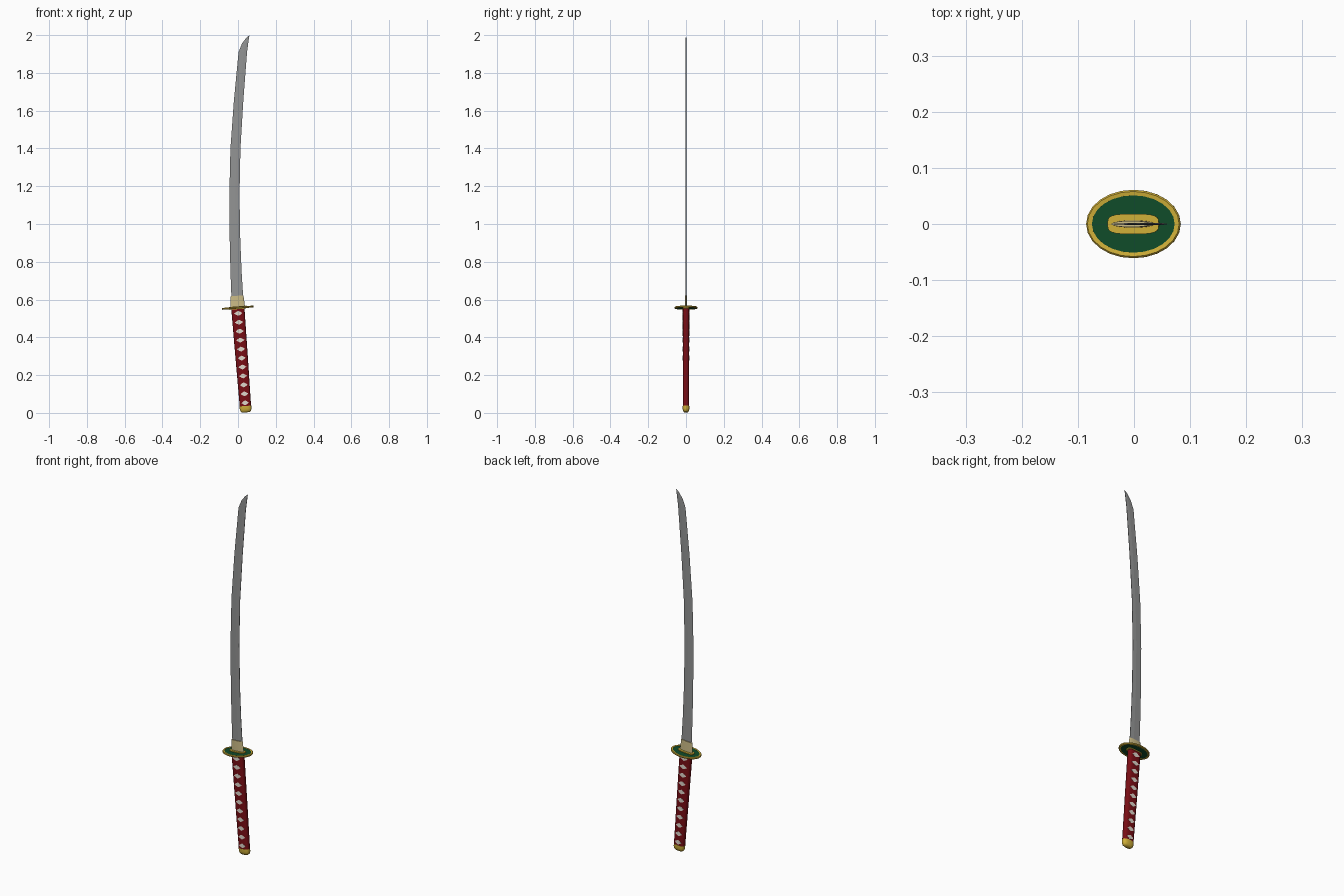
import bpy, bmesh, math

if "Cube" in bpy.data.objects:
    bpy.data.objects.remove(bpy.data.objects["Cube"])

def material(name, rgb):
    m = bpy.data.materials.new(name)
    m.diffuse_color = (*rgb, 1)
    m.use_nodes = True
    m.node_tree.nodes["Principled BSDF"].inputs["Base Color"].default_value = m.diffuse_color
    return m

STEEL = material("blade_steel", (0.29, 0.295, 0.295))
BRASS = material("pale_brass", (0.60, 0.50, 0.24))
GOLD = material("gold", (0.63, 0.43, 0.04))
GREEN = material("dark_green", (0.005, 0.07, 0.022))
RED = material("dark_red", (0.19, 0.004, 0.007))
CREAM = material("cream", (0.74, 0.68, 0.60))

TILT = -0.077                    # the handle leans against the vertical
HUB = (-0.001, 0, 0.557)         # centre of the guard

def finish(bm, name, mat, smooth=0, tilted=True):
    bmesh.ops.recalc_face_normals(bm, faces=bm.faces[:])
    me = bpy.data.meshes.new(name)
    bm.to_mesh(me)
    bm.free()
    ob = bpy.data.objects.new(name, me)
    bpy.context.collection.objects.link(ob)
    me.materials.append(mat)
    if tilted:
        ob.location = HUB
        ob.rotation_euler = (0, TILT, 0)
    if smooth:
        bpy.ops.object.select_all(action='DESELECT')
        ob.select_set(True)
        bpy.context.view_layer.objects.active = ob
        bpy.ops.object.shade_smooth_by_angle(angle=math.radians(smooth))
    return ob

def loft(name, mat, stations, n=24, power=2, ring=False, smooth=35):
    """Stack superellipse loops (half x, half y, z); ring joins last to first."""
    bm = bmesh.new()
    def bend(v):
        return math.copysign(abs(v) ** (2 / power), v)
    loops = []
    for rx, ry, z in stations:
        angles = [2 * math.pi * i / n for i in range(n)]
        loops.append([bm.verts.new((rx * bend(math.cos(a)), ry * bend(math.sin(a)), z)) for a in angles])
    pairs = list(zip(loops, loops[1:]))
    if ring:
        pairs.append((loops[-1], loops[0]))
    else:
        bm.faces.new(loops[0])
        bm.faces.new(loops[-1])
    for a, b in pairs:
        for i in range(n):
            j = (i + 1) % n
            bm.faces.new((a[i], a[j], b[j], b[i]))
    return finish(bm, name, mat, smooth)

# Blade: curved, very thin, with a sharp edge on the left and a flat spine
outline = [(0.59, -0.034, 0.029), (0.75, -0.040, 0.019), (0.92, -0.044, 0.012),
           (1.15, -0.046, 0.008), (1.40, -0.040, 0.013), (1.65, -0.022, 0.028),
           (1.91, 0.003, 0.048), (1.955, 0.021, 0.054), (1.985, 0.043, 0.058)]
T = 0.0015
bm = bmesh.new()
rows = []
for z, left, right in outline:
    ridge = left + 0.6 * (right - left)
    rows.append([bm.verts.new(p) for p in
                 ((left, 0, z), (ridge, -T, z), (right, -T / 2, z), (right, T / 2, z), (ridge, T, z))])
for a, b in zip(rows, rows[1:]):
    for i in range(5):
        j = (i + 1) % 5
        bm.faces.new((a[i], a[j], b[j], b[i]))
bm.faces.new(rows[0])
tip = bm.verts.new((0.061, 0, 2.0))
for i in range(5):
    bm.faces.new((rows[-1][i], rows[-1][(i + 1) % 5], tip))
finish(bm, "blade", STEEL, tilted=False)

# Collar that holds the blade
loft("blade_collar", BRASS, [(0.038, 0.0065, 0.006), (0.035, 0.0055, 0.063)])

# Oval guard: gold rim, green plate, gold washers
loft("guard_rim", GOLD, [(0.074, 0.051, 0.004), (0.082, 0.058, 0.005), (0.0845, 0.061, 0.002),
                         (0.0845, 0.061, -0.002), (0.082, 0.058, -0.005), (0.074, 0.051, -0.004)], ring=True)
loft("guard_plate", GREEN, [(0.076, 0.053, -0.003), (0.076, 0.053, 0.003)])
loft("guard_washer_top", GOLD, [(0.046, 0.018, 0.002), (0.046, 0.018, 0.007)], power=3.5)
loft("guard_washer_bottom", GOLD, [(0.044, 0.019, -0.008), (0.044, 0.019, -0.002)], power=3.5)

# Handle grip and rounded end cap
loft("grip", RED, [(0.035, 0.0175, -0.006), (0.033, 0.017, -0.25), (0.030, 0.0165, -0.53)], power=3)
loft("end_cap", GOLD, [(0.031, 0.018, -0.522), (0.031, 0.018, -0.538),
                       (0.028, 0.015, -0.549), (0.020, 0.009, -0.556)], power=2.6, smooth=50)

# Cream diamonds showing through the wrap on both flat sides
bm = bmesh.new()
for k in range(11):
    z = -0.030 - 0.0475 * k
    w = 0.023 - 0.0003 * k
    y = 0.0178 + 0.002 * z
    for side in (-1, 1):
        shape = [(w, 0), (w * 0.4, 0.009), (0, 0.013), (-w * 0.4, 0.009),
                 (-w, 0), (-w * 0.4, -0.009), (0, -0.013), (w * 0.4, -0.009)]
        outer = [bm.verts.new((x, side * y, z + dz)) for x, dz in shape]
        inner = [bm.verts.new((x, side * (y - 0.004), z + dz)) for x, dz in shape]
        bm.faces.new(outer)
        bm.faces.new(inner)
        for i in range(8):
            j = (i + 1) % 8
            bm.faces.new((outer[i], outer[j], inner[j], inner[i]))
finish(bm, "wrap_diamonds", CREAM)
